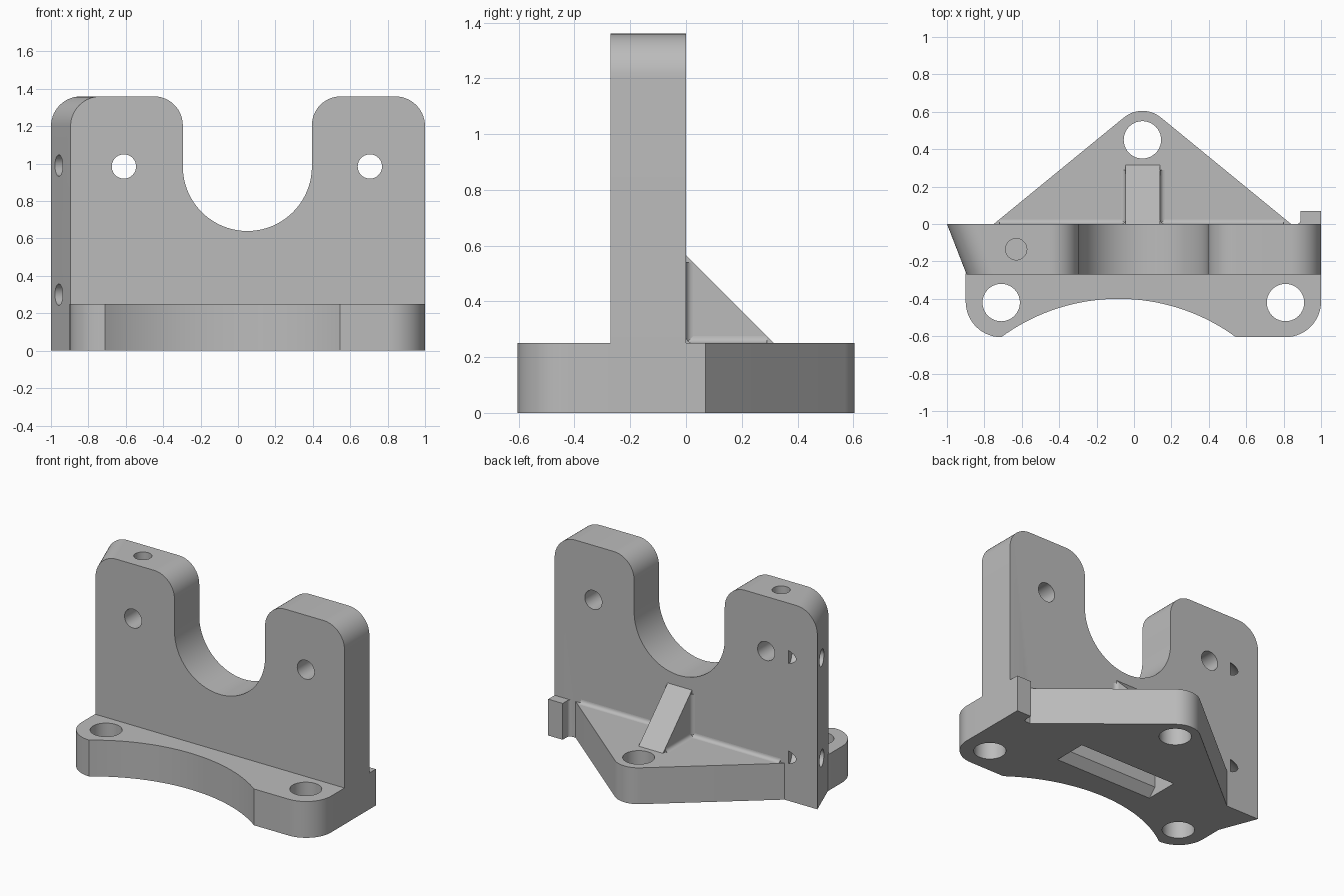
import bpy, bmesh, math
from mathutils import Vector, Matrix

if "Cube" in bpy.data.objects:
    bpy.data.objects.remove(bpy.data.objects["Cube"], do_unlink=True)

grey = bpy.data.materials.new("machined_grey")
grey.use_nodes = True
colour = (0.5, 0.5, 0.5, 1)
grey.diffuse_color = colour
grey.node_tree.nodes["Principled BSDF"].inputs["Base Color"].default_value = colour

BASE_H, WALL_H, WALL_D, SKEW = 0.25, 1.36, 0.27, 0.105


def arc(cx, cy, r, start, end, n=14):
    angles = [math.radians(start + (end - start) * i / n) for i in range(n + 1)]
    return [(cx + r * math.cos(a), cy + r * math.sin(a)) for a in angles]


def prism(name, outline, place, step):
    """Extrude a 2D outline, placed in space by a function, along step."""
    bm = bmesh.new()
    face = bm.faces.new([bm.verts.new(place(u, v)) for u, v in outline])
    ext = bmesh.ops.extrude_face_region(bm, geom=[face])
    moved = [g for g in ext["geom"] if isinstance(g, bmesh.types.BMVert)]
    bmesh.ops.translate(bm, verts=moved, vec=step)
    bmesh.ops.recalc_face_normals(bm, faces=bm.faces)
    return finish(name, bm)


def finish(name, bm):
    mesh = bpy.data.meshes.new(name)
    bm.to_mesh(mesh)
    bm.free()
    mesh.materials.append(grey)
    obj = bpy.data.objects.new(name, mesh)
    bpy.context.collection.objects.link(obj)
    return obj


def drill(start, direction, radius, depth):
    """Cylinder cutter that also sticks out a little behind its start."""
    d = Vector(direction).normalized()
    bm = bmesh.new()
    bmesh.ops.create_cone(bm, cap_ends=True, segments=40, radius1=radius,
                          radius2=radius, depth=depth + 0.1)
    rot = d.to_track_quat('Z', 'Y').to_matrix().to_4x4()
    mid = Vector(start) + d * (depth - 0.1) / 2
    bmesh.ops.transform(bm, matrix=Matrix.Translation(mid) @ rot, verts=bm.verts)
    return finish("cutter", bm)


def combine(target, tool, operation):
    mod = target.modifiers.new("combine", 'BOOLEAN')
    mod.operation, mod.object, mod.solver = operation, tool, 'EXACT'
    bpy.context.view_layer.update()
    deps = bpy.context.evaluated_depsgraph_get()
    mesh = bpy.data.meshes.new_from_object(target.evaluated_get(deps))
    target.modifiers.clear()
    target.data = mesh
    bpy.data.objects.remove(tool, do_unlink=True)


# Upright wall with rounded shoulders and a U-shaped notch
top = WALL_H - 0.155
side = WALL_H - 0.16
outline = [(-0.895, 0), (1, 0)]
outline += arc(0.84, side, 0.16, 0, 90)
outline += arc(0.55, top, 0.155, 90, 180)
outline += arc(0.05, 0.985, 0.345, 0, -180, 40)
outline += arc(-0.45, top, 0.155, 0, 90)
outline += arc(-0.735, side, 0.16, 90, 180)
bracket = prism("bracket_body", outline, lambda u, v: (u, -WALL_D, v), (0, WALL_D, 0))
for v in bracket.data.vertices:        # slanted left-hand end
    if v.co.x < -0.6 and v.co.y > -0.1:
        v.co.x -= SKEW

# Base plate: curved front, rounded feet, pointed rear and a corner tab
outline = arc(-0.71, -0.415, 0.19, 180, 270)
outline += arc(-0.0825, -1.463, 1.063, 126.2, 53.8, 40)
outline += arc(0.81, -0.415, 0.19, 270, 360)
outline += [(1, 0.07), (0.89, 0.07)]
outline += arc(0.87, 0.02, 0.02, 0, -90, 5)
outline += [(0.84, 0)]
outline += arc(0.045, 0.45, 0.155, 50.7, 129.3)
outline += [(-0.75, 0), (-0.9, -WALL_D + 0.005)]
base = prism("base_plate", outline, lambda u, v: (u, v, 0), (0, 0, BASE_H))
combine(bracket, base, 'UNION')

# Mounting holes through the base
for x, y in [(-0.71, -0.42), (0.81, -0.42), (0.045, 0.45)]:
    combine(bracket, drill((x, y, 0), (0, 0, 1), 0.1, 0.35), 'DIFFERENCE')

# Holes through the wall, then blind holes in its top and slanted end
for x in (-0.61, 0.705):
    combine(bracket, drill((x, -WALL_D, 0.985), (0, 1, 0), 0.065, 0.4), 'DIFFERENCE')
combine(bracket, drill((-0.63, -0.135, WALL_H), (0, 0, -1), 0.057, 0.25), 'DIFFERENCE')
for z in (0.3, 0.99):
    combine(bracket, drill((-0.958, -0.108, z), (WALL_D, SKEW, 0), 0.057, 0.205), 'DIFFERENCE')

# Pocket in the underside with a chamfered front lip
pocket = [(-0.235, -0.001), (-0.18, 0.055), (-0.18, 0.25), (0, 0.25), (0, -0.001)]
cutter = prism("cutter", pocket, lambda u, v: (-0.32, u, v), (0.74, 0, 0))
combine(bracket, cutter, 'DIFFERENCE')

# Triangular gusset behind the wall
x0, x1, reach, r = -0.045, 0.14, 0.315, 0.025
e = 0.01
tri = [(-e, BASE_H - e), (reach + e, BASE_H - e), (-e, BASE_H + reach + e)]
prism("gusset", tri, lambda u, v: (x0, u, v), (x1 - x0, 0, 0))

# Small coves where the gusset, wall and base meet
cove = [(0, 0)] + arc(r, r, r, 270, 180, 6)
coves = [prism("wall_cove", cove, lambda u, v: (-0.72, u, BASE_H + v), (1.52, 0, 0))]
for x, s in ((x0, -1), (x1, 1)):
    coves.append(prism("gusset_base_cove", cove,
                       lambda u, v: (x + s * u, 0, BASE_H + v), (0, reach - r, 0)))
    coves.append(prism("gusset_wall_cove", cove,
                       lambda u, v: (x + s * u, v, BASE_H), (0, 0, reach - r)))

bpy.ops.object.select_all(action='DESELECT')
for obj in [bracket] + coves:
    obj.select_set(True)
bpy.context.view_layer.objects.active = bracket
bpy.ops.object.shade_smooth_by_angle(angle=math.radians(30))
